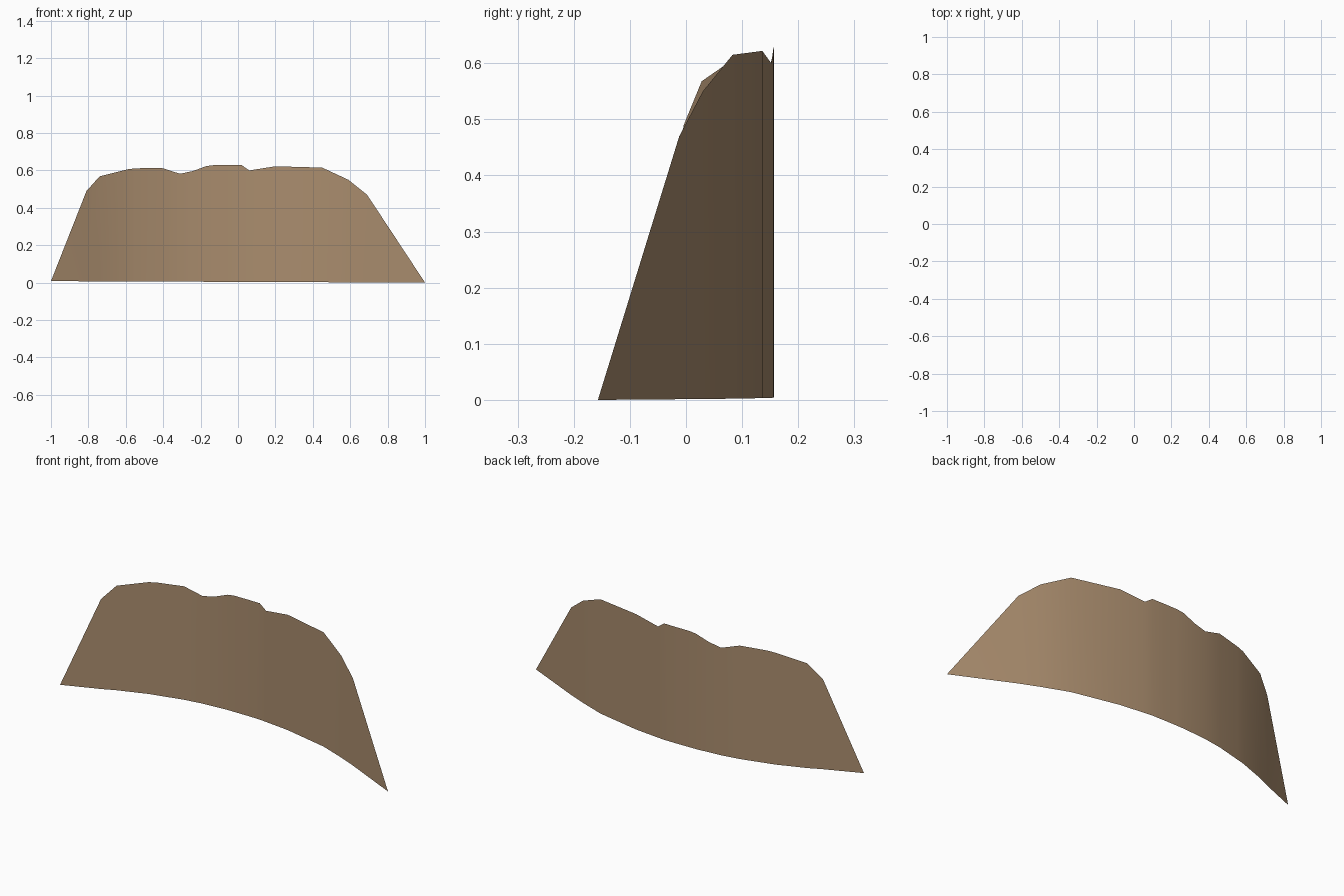
import bpy, bmesh

if "Cube" in bpy.data.objects:
    bpy.data.objects.remove(bpy.data.objects["Cube"])

# plan curve of the sheet (x, y)
PLAN = [(-1, -.08), (-.81, -.004), (-.74, .028), (-.59, .083), (-.41, .129), (-.31, .145),
        (-.17, .156), (-.06, .157), (.02, .156), (.06, .152), (.2, .136), (.45, .083),
        (.59, .03), (.69, -.012), (1, -.157)]
# worn top outline (x, z)
TOP = [(-1, .008), (-.81, .49), (-.74, .568), (-.59, .606), (-.55, .611), (-.41, .614),
       (-.31, .582), (-.24, .597), (-.17, .623), (-.13, .628), (.02, .628), (.06, .6),
       (.2, .622), (.45, .615), (.59, .55), (.69, .47), (1, 0)]


def at(table, x):
    for (a, p), (b, q) in zip(table, table[1:]):
        if x <= b:
            return p + (q - p) * (x - a) / (b - a)
    return table[-1][1]


mat = bpy.data.materials.new("tan brown")
mat.diffuse_color = (.40, .265, .155, 1)
mat.use_nodes = True
mat.node_tree.nodes["Principled BSDF"].inputs["Base Color"].default_value = mat.diffuse_color

# curved sheet: vertical strips between the base line and the outline
bm = bmesh.new()
xs = sorted({p[0] for p in PLAN + TOP})
base = [bm.verts.new((x, at(PLAN, x), .004 * (1 - x))) for x in xs]
top = [base[0]] + [bm.verts.new((x, at(PLAN, x), at(TOP, x))) for x in xs[1:-1]] + [base[-1]]
for i in range(len(xs) - 1):
    ring = [base[i], base[i + 1], top[i + 1], top[i]]
    bm.faces.new(list(dict.fromkeys(ring))).smooth = True

me = bpy.data.meshes.new("curved_sheet")
bm.to_mesh(me)
bm.free()
me.materials.append(mat)
bpy.context.collection.objects.link(bpy.data.objects.new("curved_sheet", me))
